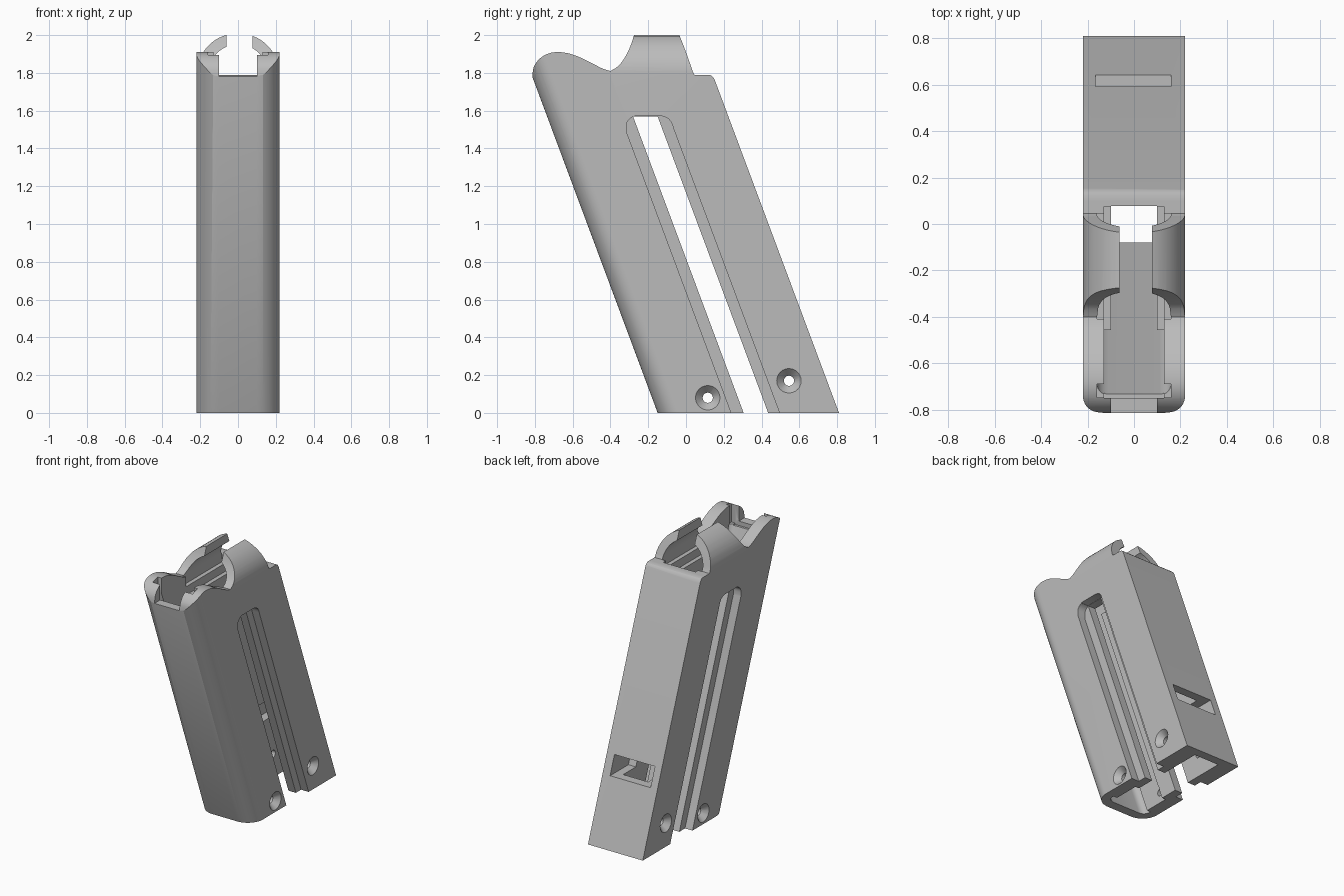
import bpy, bmesh, math
from mathutils import Vector

if "Cube" in bpy.data.objects:
    bpy.data.objects.remove(bpy.data.objects["Cube"])

LEAN = 0.373   # backward shift in y per unit of height
W = 0.22       # half width


def make(name, rings):
    """Closed solid from two matching end outlines."""
    bm = bmesh.new()
    a, b = [[bm.verts.new(p) for p in r] for r in rings]
    n = len(a)
    bm.faces.new(a)
    bm.faces.new(b[::-1])
    for i in range(n):
        j = (i + 1) % n
        bm.faces.new((a[i], b[i], b[j], a[j]))
    bmesh.ops.recalc_face_normals(bm, faces=bm.faces)
    me = bpy.data.meshes.new(name)
    bm.to_mesh(me)
    bm.free()
    ob = bpy.data.objects.new(name, me)
    bpy.context.collection.objects.link(ob)
    return ob


def along_x(name, pts, x0, x1):
    return make(name, [[(x, y, z) for y, z in pts] for x in (x0, x1)])


def along_y(name, pts, y0, y1):
    return make(name, [[(x, y, z) for x, z in pts] for y in (y0, y1)])


def leaning(name, pts, z0, z1):
    return make(name, [[(x, s - LEAN * z, z) for x, s in pts] for z in (z0, z1)])


def box(name, x0, x1, y0, y1, z0, z1):
    return along_x(name, [(y0, z0), (y1, z0), (y1, z1), (y0, z1)], x0, x1)


def arc(cx, cy, r, a0, a1, n=12):
    return [(cx + r * math.cos(math.radians(a0 + (a1 - a0) * i / n)),
             cy + r * math.sin(math.radians(a0 + (a1 - a0) * i / n))) for i in range(n + 1)]


def smooth(pts, n=4):
    """Smooth curve through a few points."""
    p = [Vector(q) for q in [pts[0]] + pts + [pts[-1]]]
    out = []
    for i in range(1, len(p) - 2):
        a, b, c, d = p[i - 1:i + 3]
        for k in range(n):
            t = k / n
            out.append(tuple(0.5 * (2 * b + (c - a) * t + (2 * a - 5 * b + 4 * c - d) * t * t
                                    + (3 * b - a - 3 * c + d) * t ** 3)))
    return out + [pts[-1]]


def boolean(target, tool, op='DIFFERENCE'):
    m = target.modifiers.new("cut", 'BOOLEAN')
    m.operation, m.object, m.solver = op, tool, 'EXACT'
    bpy.context.view_layer.objects.active = target
    bpy.ops.object.modifier_apply(modifier=m.name)
    bpy.data.objects.remove(tool, do_unlink=True)


# Side outline: leaning body, rear deck, lips and front horn
outline = [(-0.15, 0), (0.81, 0), (0.154, 1.758), (0.146, 1.775), (0.135, 1.786), (0.12, 1.79), (0.045, 1.79)]
outline += smooth([(0.035, 1.81), (0.0, 1.91), (-0.035, 2.0)], 3)
outline += smooth([(-0.275, 2.0), (-0.295, 1.94), (-0.325, 1.88), (-0.36, 1.835), (-0.40, 1.81)], 3)
outline += smooth([(-0.40, 1.81), (-0.44, 1.822), (-0.50, 1.852), (-0.57, 1.886), (-0.63, 1.905),
                   (-0.69, 1.91), (-0.74, 1.898), (-0.78, 1.87), (-0.806, 1.83), (-0.8142, 1.78)])[1:]
body = along_x("housing", outline, -W, W)

# Rounded front corners
R = 0.12
section = (arc(-W + R, -0.15 + R, R, 180, 270) + arc(W - R, -0.15 + R, R, 270, 360)
           + [(W, 1.0), (-W, 1.0)])
boolean(body, leaning("section", section, -0.1, 2.2), 'INTERSECT')

# Rounded outside of the lips
for s in (-1, 1):
    pts = [(s * x, z) for x, z in arc(0, 1.79, W, 0, 90, 16)] + [(0, 2.3), (s * 0.4, 2.3), (s * 0.4, 1.79)]
    boolean(body, along_y("lip_round", pts, -0.401, 0.1))

# Hollow inside, with wider front pocket and thick rails beside the slot
half = [(0.13, -0.02), (0.13, 0.17), (0.10, 0.17), (0.10, 0.745)]
front = arc(0.11, -0.03, 0.05, 270, 360, 6) + [(0.16, -0.02)]
right = front + half
boolean(body, leaning("cavity", right + [(-x, s) for x, s in right[::-1]], -0.1, 1.797))
boolean(body, leaning("rail_top", [(-0.13, 0.1), (0.13, 0.1), (0.13, 0.744), (-0.13, 0.744)], 1.68, 1.798))

# Bore under the lips and the gap between them
bore = arc(0, 1.79, 0.16, 0, 180, 24) + [(-0.16, 1.74), (0.16, 1.74)]
boolean(body, along_y("bore", bore, -0.41, 0.046))
boolean(body, box("lip_gap", -0.062, 0.077, -0.5, 0.1, 1.8, 2.2))

# Open horn, its side pockets and the front notch
boolean(body, box("horn_gap", -0.13, 0.13, -0.749, -0.402, 1.75, 2.2))
boolean(body, box("horn_pocket", -0.16, 0.16, -0.748, -0.69, 1.76, 2.2))
boolean(body, box("front_notch", -0.10, 0.10, -0.95, -0.7, 1.782, 2.2))

# Stepped side slots
bottom = -0.1


def on_line(s, z):
    return (s - LEAN * z, z)


inner = [on_line(0.305, bottom), on_line(0.435, bottom), on_line(0.435, 1.57), on_line(0.305, 1.57)]
boolean(body, along_x("slot", inner, -0.4, 0.4))
outer = [on_line(0.24, bottom), on_line(0.495, bottom)]
outer += smooth([on_line(0.495, 1.50), (-0.077, 1.535), (-0.097, 1.56), (-0.13, 1.572)], 3)
outer += smooth([(-0.27, 1.572), (-0.298, 1.557), (-0.315, 1.53), on_line(0.24, 1.485)], 3)
for s in (-1, 1):
    boolean(body, along_x("slot_recess", outer, s * 0.16, s * 0.4))

# Rear window
win = [(-0.165, 0.6), (0.16, 0.6), (0.16, 0.95), (-0.165, 0.95)]
boolean(body, leaning("window", win, 0.45, 0.585))

# Countersunk screw holes on both sides
for y, z in ((0.115, 0.08), (0.545, 0.17)):
    boolean(body, along_x("screw_hole", arc(y, z, 0.027, 0, 345, 23), -0.4, 0.4))
    for s in (-1, 1):
        rings = [[(s * x, py, pz) for py, pz in arc(y, z, r, 0, 345, 23)]
                 for x, r in ((0.175, 0.022), (0.23, 0.0744))]
        boolean(body, make("countersink", rings))

# Colour and shading
mat = bpy.data.materials.new("grey")
mat.diffuse_color = (0.5, 0.5, 0.5, 1)
mat.use_nodes = True
mat.node_tree.nodes["Principled BSDF"].inputs["Base Color"].default_value = mat.diffuse_color
body.data.materials.clear()
body.data.materials.append(mat)
for p in body.data.polygons:
    p.material_index = 0
bpy.ops.object.select_all(action='DESELECT')
body.select_set(True)
bpy.context.view_layer.objects.active = body
bpy.ops.object.shade_smooth_by_angle(angle=math.radians(30))
